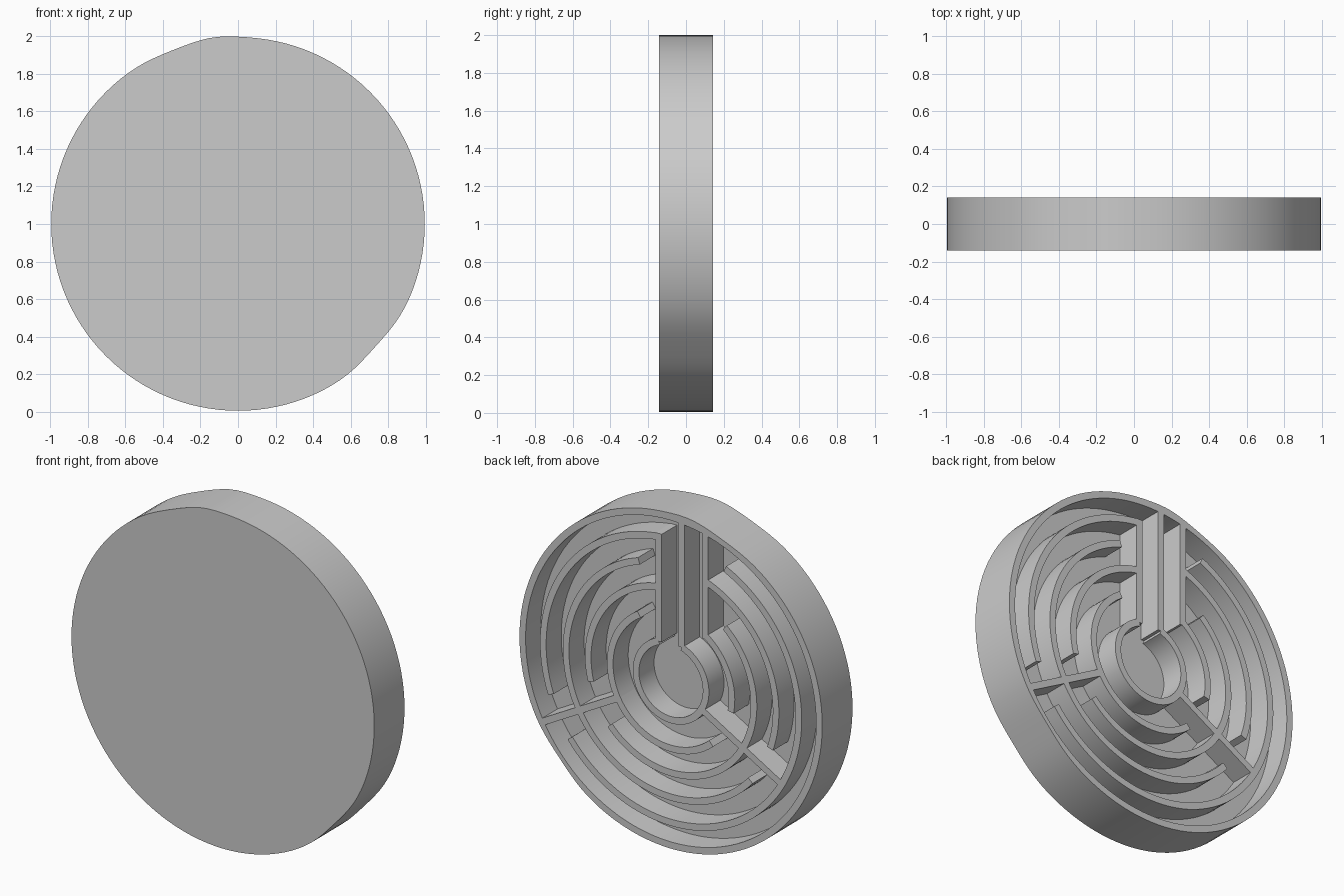
import bpy, bmesh, math

cube = bpy.data.objects.get("Cube")
if cube:
    bpy.data.objects.remove(cube, do_unlink=True)

HALF = 0.142      # half of the disc thickness
FLOOR = 0.0       # y of the maze floor
WALL = 0.04       # wall thickness
GAP = 0.13        # passage beside a wall's centre line
CZ = 1.0          # height of the disc centre
RINGS = (0.40, 0.545, 0.69, 0.84)
HUB, RIM = 0.23, 0.955
POST_L, POST_M, POST_R = 0.08, -0.07, -0.225
SPOKE_L, SPOKE_R = -29, 210

grey = bpy.data.materials.new("plain grey")
grey.use_nodes = True
colour = (0.6, 0.6, 0.6, 1)
grey.diffuse_color = colour
grey.node_tree.nodes["Principled BSDF"].inputs["Base Color"].default_value = colour


def finish(name, bm):
    bmesh.ops.recalc_face_normals(bm, faces=bm.faces)
    mesh = bpy.data.meshes.new(name)
    bm.to_mesh(mesh)
    bm.free()
    mesh.materials.append(grey)
    obj = bpy.data.objects.new(name, mesh)
    bpy.context.collection.objects.link(obj)
    bpy.ops.object.select_all(action='DESELECT')
    obj.select_set(True)
    bpy.context.view_layer.objects.active = obj
    bpy.ops.object.shade_smooth_by_angle(angle=math.radians(30))


def polar(r, deg, y):
    a = math.radians(deg)
    return (r * math.cos(a), y, CZ + r * math.sin(a))


def arc(name, inner, outer, start=0, end=360, y0=FLOOR, y1=HALF):
    """Curved wall with a rectangular section; outer is a function of angle."""
    bm = bmesh.new()
    closed = end - start >= 360
    n = max(4, round((end - start) / 3))
    rows = []
    for i in range(n if closed else n + 1):
        d = start + (end - start) * i / n
        section = ((inner, y0), (outer(d), y0), (outer(d), y1), (inner, y1))
        rows.append([bm.verts.new(polar(r, d, y)) for r, y in section])
    pairs = list(zip(rows, rows[1:]))
    if closed:
        pairs.append((rows[-1], rows[0]))
    for a, b in pairs:
        for k in range(4):
            m = (k + 1) % 4
            bm.faces.new((a[k], a[m], b[m], b[k]))
    if not closed:
        bm.faces.new(rows[0])
        bm.faces.new(rows[-1])
    finish(name, bm)


def ring_wall(name, r, start, end):
    arc(name, r - WALL / 2, lambda d: r + WALL / 2, start, end)


def straight_wall(name, p, q):
    """Straight wall between two points given as x and height above the centre."""
    dx, dz = q[0] - p[0], q[1] - p[1]
    length = math.hypot(dx, dz)
    nx, nz = -dz / length * WALL / 2, dx / length * WALL / 2
    bm = bmesh.new()
    base = [bm.verts.new((x, FLOOR, CZ + z)) for x, z in (
        (p[0] + nx, p[1] + nz), (q[0] + nx, q[1] + nz),
        (q[0] - nx, q[1] - nz), (p[0] - nx, p[1] - nz))]
    face = bm.faces.new(base)
    top = bmesh.ops.extrude_face_region(bm, geom=[face])["geom"]
    bmesh.ops.translate(bm, vec=(0, HALF - FLOOR, 0),
                        verts=[v for v in top if isinstance(v, bmesh.types.BMVert)])
    finish(name, bm)


def angle_at(x, r):
    return math.degrees(math.acos(x / r))


def height_at(x, r):
    return math.sqrt(r * r - x * x)


def rim_radius(deg):
    """Nearly round outline with a slight bump at the top and a flat low down."""
    def bell(centre, width):
        off = (deg - centre + 180) % 360 - 180
        return math.exp(-(off / width) ** 2)
    return 0.995 + 0.008 * bell(97, 7) - 0.006 * bell(112, 8) - 0.014 * bell(-42, 10)


# Solid front plate
bm = bmesh.new()
plate = bm.faces.new([bm.verts.new(polar(RIM + 0.004, d, -HALF)) for d in range(0, 360, 3)])
back = bmesh.ops.extrude_face_region(bm, geom=[plate])["geom"]
bmesh.ops.translate(bm, vec=(0, HALF + FLOOR, 0),
                    verts=[v for v in back if isinstance(v, bmesh.types.BMVert)])
finish("front_plate", bm)

# Outer rim and the hub, which opens into the top channel
arc("outer_rim", RIM, rim_radius, y0=-HALF)
ring_wall("hub_wall", HUB, angle_at(POST_M, HUB), 360 + angle_at(POST_L, HUB))

# Upright walls of the top channel
straight_wall("channel_wall_left", (POST_L, height_at(POST_L, HUB)),
              (POST_L, height_at(POST_L, RINGS[-1]) + WALL / 2))
straight_wall("channel_wall_middle", (POST_M, height_at(POST_M, HUB)),
              (POST_M, height_at(POST_M, RIM) + 0.01))
straight_wall("channel_wall_right", (POST_R, height_at(POST_R, RINGS[0]) - WALL / 2),
              (POST_R, height_at(POST_R, RIM) + 0.01))

# Spokes between the three sectors
for name, deg, r0, r1 in (("spoke_left", SPOKE_L, RINGS[0], RIM + 0.01),
                          ("spoke_right", SPOKE_R, HUB, RINGS[-1])):
    a, b = polar(r0, deg, 0), polar(r1, deg, 0)
    straight_wall(name, (a[0], a[2] - CZ), (b[0], b[2] - CZ))

# Curved maze walls: each touches one end of its sector and leaves a gap at the other
for i, r in enumerate(RINGS):
    even = i % 2 == 0
    gap = math.degrees(GAP / r)
    ring_wall(f"left_curve_{i + 1}", r,
              SPOKE_L + (0 if even else gap),
              angle_at(POST_L + (GAP if even else 0), r))
    ring_wall(f"right_curve_{i + 1}", r,
              angle_at(POST_R - (0 if even else GAP), r),
              SPOKE_R - (gap if even else 0))
    ring_wall(f"bottom_curve_{i + 1}", r,
              SPOKE_R + (gap if even else 0),
              360 + SPOKE_L - (0 if even else gap))
